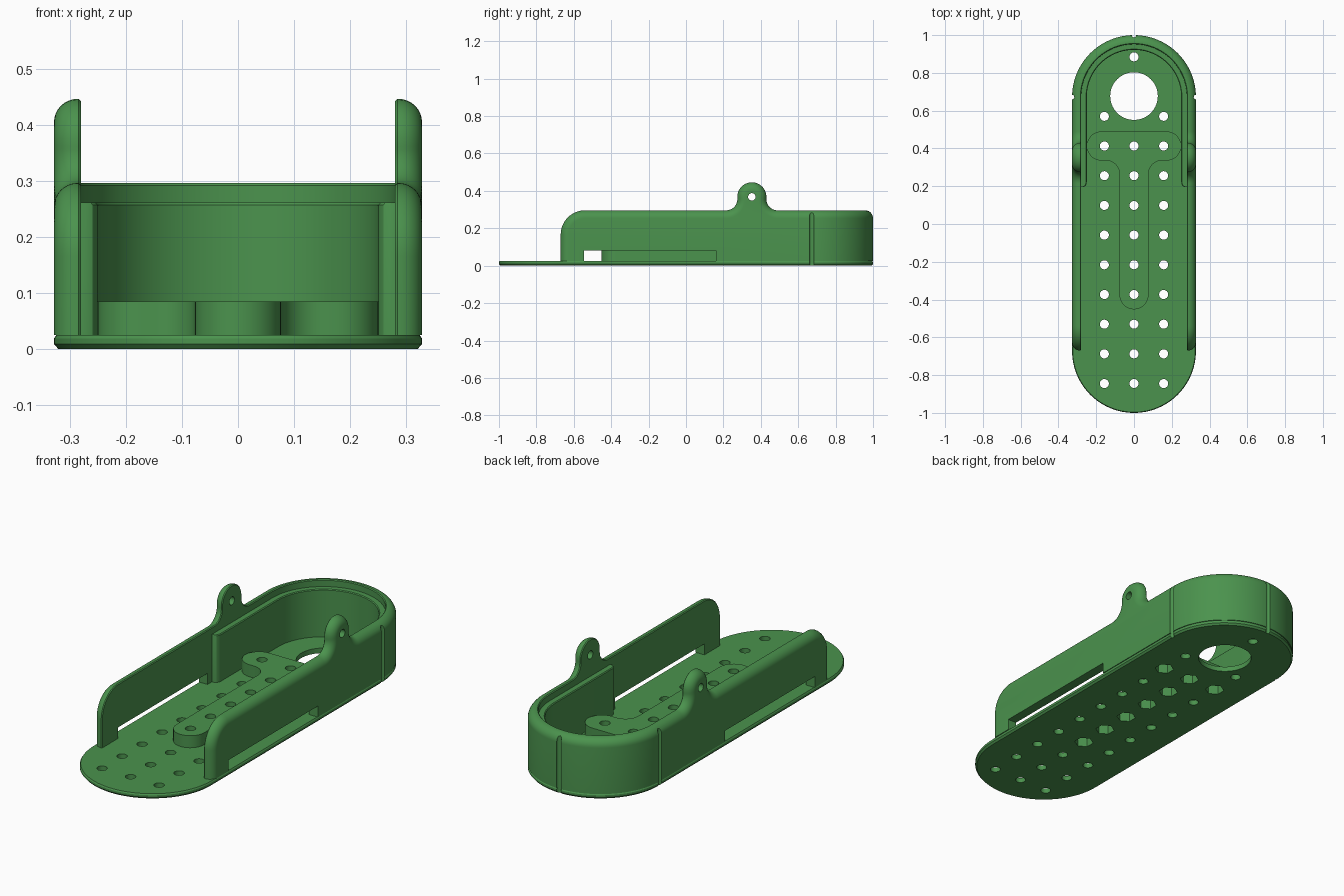
import bpy, bmesh, math
from mathutils import Matrix, Vector

if "Cube" in bpy.data.objects:
    bpy.data.objects.remove(bpy.data.objects["Cube"])

W, CY, H, BASE = 0.328, 0.672, 0.296, 0.025   # half width, end centre, wall height, plate top
INNER, ROUND = 0.28, 0.042                    # wall inner face, outer edge rounding

green = bpy.data.materials.new("green plastic")
green.diffuse_color = (0.07, 0.29, 0.075, 1)
green.use_nodes = True
green.node_tree.nodes["Principled BSDF"].inputs["Base Color"].default_value = green.diffuse_color


def arc(cx, cy, r, a0, a1, n=16):
    angles = [math.radians(a0 + (a1 - a0) * i / n) for i in range(n + 1)]
    return [(cx + r * math.cos(a), cy + r * math.sin(a)) for a in angles]


def add(name, bm):
    bmesh.ops.recalc_face_normals(bm, faces=bm.faces[:])
    me = bpy.data.meshes.new(name)
    bm.to_mesh(me)
    bm.free()
    ob = bpy.data.objects.new(name, me)
    bpy.context.collection.objects.link(ob)
    me.materials.append(green)
    return ob


def loft(name, rings):
    """Closed solid through rings with equal point counts."""
    bm = bmesh.new()
    rows = [[bm.verts.new(p) for p in ring] for ring in rings]
    n = len(rows[0])
    for a, b in zip(rows, rows[1:]):
        for i in range(n):
            j = (i + 1) % n
            bm.faces.new((a[i], a[j], b[j], b[i]))
    bm.faces.new(rows[0][::-1])
    bm.faces.new(rows[-1])
    return add(name, bm)


def cylinder(bm, loc, r, depth, sides=24, axis='Z'):
    m = Matrix.Translation(Vector(loc))
    if axis == 'X':
        m = m @ Matrix.Rotation(math.pi / 2, 4, 'Y')
    bmesh.ops.create_cone(bm, cap_ends=True, segments=sides, radius1=r, radius2=r, depth=depth, matrix=m)


def finish(ob, cutters):
    """Cut, apply and smooth."""
    bpy.ops.object.select_all(action='DESELECT')
    bpy.context.view_layer.objects.active = ob
    ob.select_set(True)
    for c in cutters:
        mod = ob.modifiers.new("cut", 'BOOLEAN')
        mod.operation, mod.solver, mod.object = 'DIFFERENCE', 'EXACT', c
        bpy.ops.object.modifier_apply(modifier=mod.name)
    bpy.ops.object.shade_smooth_by_angle(angle=math.radians(30))


# --- cutters: screw grid and large opening
bm = bmesh.new()
rows = [0.57 - 0.1572 * i for i in range(10)]
for i, y in enumerate(rows):
    for x in (-0.157, 0, 0.157):
        if i or x:
            cylinder(bm, (x, y, 0.05), 0.024, 0.3)
cylinder(bm, (0, 0.885, 0.05), 0.024, 0.3)
cylinder(bm, (0, 0.677, 0.05), 0.126, 0.3, 64)
hole_cutter = add("hole_cutter", bm)

# hexagonal nut pockets under the raised rib
bm = bmesh.new()
for x, y in [(0, y) for y in rows[1:7]] + [(-0.157, rows[1]), (0.157, rows[1])]:
    cylinder(bm, (x, y, 0), 0.045, 0.11, 6)
nut_cutter = add("nut_cutter", bm)

# vertical grooves around the closed end
bm = bmesh.new()
for x, y in ((-W, CY), (W, CY), (0, CY + W)):
    cylinder(bm, (x, y, 0.2), 0.012, 0.6, 16)
groove_cutter = add("groove_cutter", bm)

# cable slots and tab holes
bm = bmesh.new()
bmesh.ops.create_cube(bm, size=1, matrix=Matrix.Translation((0, -0.1925, 0.04)) @ Matrix.Diagonal((1, 0.705, 0.08, 1)))
slot_cutter = add("slot_cutter", bm)
bm = bmesh.new()
cylinder(bm, (0, 0.352, 0.368), 0.02, 1, 24, 'X')
tab_cutter = add("tab_cutter", bm)
cutters = [hole_cutter, nut_cutter, groove_cutter, slot_cutter, tab_cutter]


# --- base plate with chamfered lower edge
def stadium(r, z):
    return [(x, y, z) for x, y in arc(0, CY, r, 0, 180, 48) + arc(0, -CY, r, 180, 360, 48)]


plate = loft("base_plate", [stadium(W - 0.008, 0), stadium(W, 0.009),
                            stadium(W, 0.019), stadium(W - 0.004, BASE)])
finish(plate, [hole_cutter, nut_cutter, groove_cutter])

# --- raised T-shaped rib
R, F = 0.077, 0.07
outline = (arc(0, -0.375, R, 180, 360) + arc(R + F, 0.336 - F, F, 180, 90)
           + arc(0.173, 0.413, R, -90, 90) + arc(-0.173, 0.413, R, 90, 270)
           + arc(-R - F, 0.336 - F, F, 90, 0))
rib = loft("raised_rib", [[(x, y, z) for x, y in outline] for z in (0.015, 0.085)])
finish(rib, [hole_cutter, nut_cutter])

# --- wall edge section: (distance from centre, inset from the silhouette)
section = [(W - ROUND + ROUND * math.cos(t), ROUND * (1 - math.sin(t)))
           for t in (math.pi / 2 * i / 8 for i in range(9))]
section += [(INNER + 0.004, 0), (INNER, 0.004)]

# --- side silhouette as (y, z, normal y, normal z)
side = [(-0.67, BASE, -1, 0)]


def side_arc(cy, cz, r, a0, a1, sign=1):
    for y, z in arc(cy, cz, r, a0, a1):
        side.append((y, z, sign * (y - cy) / r, sign * (z - cz) / r))


TY, TZ, TR, TF = 0.352, 0.368, 0.078, 0.06
dz = TZ - H - TF
dy = math.sqrt((TR + TF) ** 2 - dz ** 2)
lean = math.degrees(math.atan2(dz, dy))
side_arc(-0.54, H - 0.13, 0.13, 180, 90)
side_arc(TY - dy, H + TF, TF, -90, lean, -1)
side_arc(TY, TZ, TR, 180 + lean, -lean)
side_arc(TY + dy, H + TF, TF, 180 - lean, 270, -1)
side.append((CY, H, 0, 1))

for s, label in ((1, "right"), (-1, "left")):
    rings = [[(s * x, y - d * ny, z - d * nz) for y, z, ny, nz in side] + [(s * x, CY, BASE)]
             for x, d in section]
    wall = loft(label + "_side_wall", rings)
    finish(wall, [groove_cutter, slot_cutter, tab_cutter])

# --- rounded back wall
profile = [(x, H - d) for x, d in section] + [(INNER, BASE), (W, BASE)]
rings = []
for c, sn in arc(0, 0, 1, 0, 180, 48):
    rings.append([(r * c, CY + r * sn, z) for r, z in profile])
finish(loft("back_wall", rings), [groove_cutter])

# --- inner ledge running round the closed end, tapered at its free ends
ends = [(0.195, 0.27), (0.2, 0.259), (0.21, 0.252), (0.222, 0.25)]


def ledge(c, sn, y, r):
    return [(q * c, y + q * sn, z) for q, z in
            ((r, 0.02), (r, 0.257), (r + 0.004, 0.261), (0.284, 0.261), (0.284, 0.02))]


rings = [ledge(1, 0, y, r) for y, r in ends]
rings += [ledge(c, sn, CY, 0.25) for c, sn in arc(0, 0, 1, 0, 180, 48)]
rings += [ledge(-1, 0, y, r) for y, r in ends[::-1]]
finish(loft("inner_ledge", rings), [])

for c in cutters:
    bpy.data.objects.remove(c)
